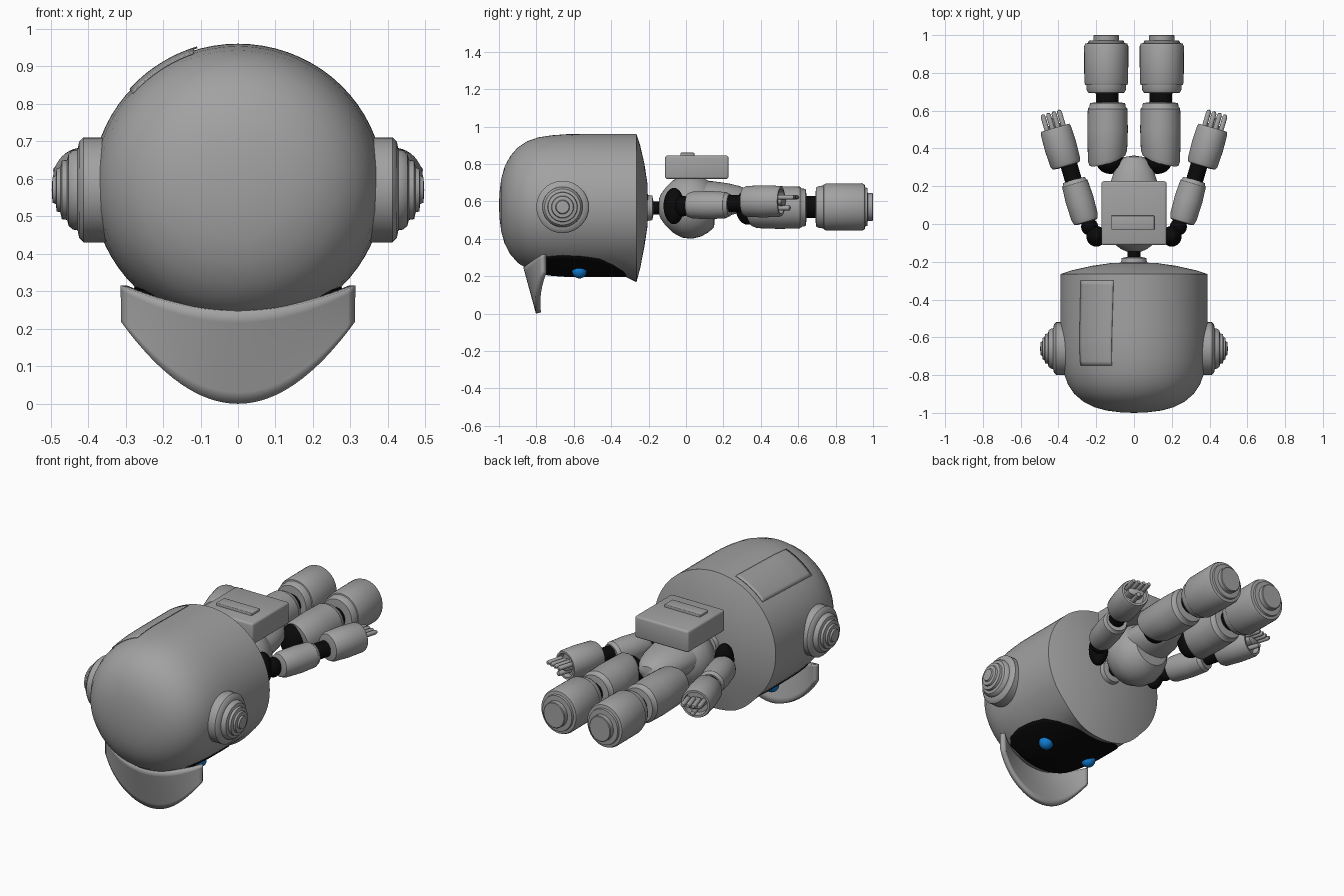
import bpy, bmesh, math
from mathutils import Vector, Matrix

cube = bpy.data.objects.get("Cube")
if cube:
    bpy.data.objects.remove(cube, do_unlink=True)


def material(name, rgb, rough=0.5):
    m = bpy.data.materials.new(name)
    m.use_nodes = True
    m.diffuse_color = (*rgb, 1)
    bsdf = m.node_tree.nodes["Principled BSDF"]
    bsdf.inputs["Base Color"].default_value = (*rgb, 1)
    bsdf.inputs["Roughness"].default_value = rough
    return m


GREY = material("shell grey", (0.36, 0.36, 0.36))
BLACK = material("joint black", (0.003, 0.003, 0.003))
BLUE = material("eye blue", (0.005, 0.20, 0.64))


def finish(bm, name, mat, angle=35):
    bmesh.ops.recalc_face_normals(bm, faces=bm.faces)
    mesh = bpy.data.meshes.new(name)
    bm.to_mesh(mesh)
    bm.free()
    mesh.materials.append(mat)
    ob = bpy.data.objects.new(name, mesh)
    bpy.context.collection.objects.link(ob)
    bpy.ops.object.select_all(action='DESELECT')
    ob.select_set(True)
    bpy.context.view_layer.objects.active = ob
    bpy.ops.object.shade_smooth_by_angle(angle=math.radians(angle))
    return ob


def lathe(name, profile, origin, direction, mat, seg=40, scale=(1, 1), deform=None):
    """Revolve (distance, radius) pairs around a direction."""
    bm = bmesh.new()
    rot = Vector(direction).to_track_quat('Z', 'Y').to_matrix()
    rings = []
    for t, r in profile:
        count = 1 if r == 0 else seg
        rings.append([bm.verts.new(Vector(origin) + rot @ Vector((
            r * scale[0] * math.cos(math.tau * i / seg),
            r * scale[1] * math.sin(math.tau * i / seg), t))) for i in range(count)])
    for a, b in zip(rings, rings[1:]):
        for i in range(seg):
            j = (i + 1) % seg
            quad = [a[i % len(a)], a[j % len(a)], b[j % len(b)], b[i % len(b)]]
            bm.faces.new(list(dict.fromkeys(quad)))
    for ring in (rings[0], rings[-1]):
        if len(ring) > 1:
            bm.faces.new(ring)
    if deform:
        for v in bm.verts:
            deform(v)
    return finish(bm, name, mat)


def ball(name, centre, size, mat):
    bm = bmesh.new()
    bmesh.ops.create_uvsphere(bm, u_segments=28, v_segments=16, radius=1,
                              matrix=Matrix.LocRotScale(Vector(centre), None, Vector(size)))
    return finish(bm, name, mat)


def box(name, lo, hi, bevel, mat):
    lo, hi = Vector(lo), Vector(hi)
    bm = bmesh.new()
    bmesh.ops.create_cube(bm, size=1, matrix=Matrix.LocRotScale((lo + hi) / 2, None, hi - lo))
    bmesh.ops.bevel(bm, geom=bm.edges[:], offset=bevel, segments=3, profile=0.5, affect='EDGES')
    return finish(bm, name, mat)


def sheet(name, point, nu, nv, thickness, mat):
    """Grid surface from point(u, v), thickened."""
    bm = bmesh.new()
    g = [[bm.verts.new(point(i / nu, j / nv)) for j in range(nv + 1)] for i in range(nu + 1)]
    for i in range(nu):
        for j in range(nv):
            bm.faces.new((g[i][j], g[i + 1][j], g[i + 1][j + 1], g[i][j + 1]))
    ob = finish(bm, name, mat)
    mod = ob.modifiers.new("thickness", 'SOLIDIFY')
    mod.thickness = thickness
    mod.offset = 0
    return ob


def lookup(table, x):
    for (x0, y0), (x1, y1) in zip(table, table[1:]):
        if x <= x1:
            return y0 + (y1 - y0) * (x - x0) / (x1 - x0)
    return table[-1][1]


# Head: domed shell with a lip under the back rim
HZ, WIDE = 0.58, 1.025
dome = [(-1, 0), (-0.997, 0.07), (-0.988, 0.14), (-0.97, 0.205), (-0.94, 0.262), (-0.9, 0.308),
        (-0.85, 0.341), (-0.79, 0.362), (-0.72, 0.373), (-0.64, 0.379), (-0.55, 0.38),
        (-0.4, 0.38), (-0.33, 0.38), (-0.265, 0.38)]
cap = [(-0.245, 0.32), (-0.222, 0.22), (-0.207, 0.12), (-0.202, 0)]


def lip(v):
    down = (HZ - v.co.z) / 0.38
    if v.co.y > -0.3 and down > 0.72:
        v.co.z -= 0.032 * min(1, (down - 0.72) / 0.22)


lathe("head_shell", dome + cap, (0, 0, HZ), (0, 1, 0), GREY, 72, (WIDE, 1), lip)


def on_head(y, angle, lift):
    """Point on the shell, with the angle measured from straight down."""
    r = lookup(dome, y) + lift
    return Vector((r * WIDE * math.sin(angle), y, HZ - r * math.cos(angle)))


# Dark face visor, eyes and top panel
visor_edge = [(-0.79, 36), (-0.75, 42), (-0.66, 45), (-0.55, 44), (-0.46, 41),
              (-0.39, 33), (-0.34, 23), (-0.305, 8)]
sheet("face_visor", lambda u, v: on_head(
    -0.79 + 0.485 * u, math.radians(lookup(visor_edge, -0.79 + 0.485 * u)) * (2 * v - 1),
    0.003), 40, 32, 0.004, BLACK)
sheet("head_panel", lambda u, v: on_head(
    -0.75 + 0.45 * u, math.radians(180 + 18 - 2 * u + 30 * v), 0.004 * (1 - v) + 0.001),
    20, 10, 0.005, GREY)
for s, side in ((1, "left"), (-1, "right")):
    ball(side + "_eye", (0.15 * s, -0.57, 0.228), (0.04, 0.04, 0.04), BLUE)


# Cap brim: curved visor plate hanging below the face
def brim(u, v):
    x = 0.305 * (2 * u - 1)
    k = (x / 0.305) ** 2
    bottom = 0.003 + 0.215 * k
    z = bottom + (0.25 + 0.065 * k - bottom) * v
    y = -0.788 + 0.03 * k - 0.06 * (1 - k) * z / 0.22
    return Vector((x, y, z))


sheet("cap_brim", brim, 32, 8, 0.028, GREY)

# Neck
lathe("neck_collar", [(-0.21, 0.07), (-0.18, 0.065), (-0.175, 0.04)], (0, 0, 0.565), (0, 1, 0), GREY)
lathe("neck_joint", [(-0.2, 0.034), (-0.1, 0.034)], (0, 0, 0.565), (0, 1, 0), BLACK)

# Torso, pelvis and backpack
lathe("torso", [(-0.145, 0.04), (-0.135, 0.065), (-0.11, 0.1), (-0.07, 0.14), (-0.02, 0.166),
                (0.03, 0.172), (0.08, 0.16), (0.12, 0.138), (0.15, 0.11), (0.16, 0)],
      (0, 0, 0.572), (0, 1, 0), GREY)
lathe("pelvis", [(0.0, 0.14), (0.14, 0.14), (0.22, 0.125), (0.28, 0.105), (0.33, 0.08),
                 (0.355, 0.05), (0.363, 0)], (0, 0, 0.61), (0, 1, 0), GREY, 40, (1, 0.7))
box("backpack", (-0.172, -0.112, 0.72), (0.172, 0.227, 0.845), 0.012, GREY)
box("backpack_plate", (-0.12, -0.03, 0.83), (0.108, 0.045, 0.86), 0.004, GREY)

ear = [(0.34, 0.14), (0.412, 0.14), (0.424, 0.128), (0.428, 0.108), (0.44, 0.106), (0.452, 0.096),
       (0.456, 0.08), (0.47, 0.078), (0.474, 0.06), (0.484, 0.057), (0.486, 0.038),
       (0.495, 0.034), (0.497, 0)]

for s, side in ((1, "left"), (-1, "right")):
    # Ear disc with stepped rings
    lathe(side + "_ear", ear, (0, -0.66, 0.57), (s, 0, 0), GREY)

    # Shoulder and upper arm
    ball(side + "_shoulder", (0.2 * s, -0.065, 0.575), (0.052, 0.055, 0.097), BLACK)
    ball(side + "_shoulder_link", (0.235 * s, -0.015, 0.575), (0.045, 0.045, 0.055), BLACK)
    arm = Vector((0.28 * s, 0.96, 0)).normalized()
    lathe(side + "_upper_arm", [(0, 0.05), (0.005, 0.064), (0.03, 0.072), (0.13, 0.075),
                                (0.215, 0.07), (0.222, 0.064), (0.235, 0.06)],
          (0.253 * s, 0.008, 0.58), arm, GREY)
    lathe(side + "_elbow", [(-0.02, 0.045), (0.1, 0.045)], (0.322 * s, 0.235, 0.588), arm, BLACK)

    # Forearm with an open cuff, palm and fingers
    base = Vector((0.358 * s, 0.305, 0.6))
    lathe(side + "_forearm", [(0, 0.05), (0.004, 0.074), (0.02, 0.082), (0.11, 0.086), (0.2, 0.083),
                              (0.213, 0.078), (0.213, 0.066), (0.18, 0.062), (0.18, 0)],
          base, arm, GREY)
    across = Vector((arm.y, -arm.x, 0))
    lathe(side + "_palm", [(0.17, 0.05), (0.225, 0.048), (0.232, 0.03), (0.232, 0)],
          base, arm, GREY, 24, (1, 0.5))
    for i in range(4):
        offset = across * (0.03 * (i - 1.5)) + Vector((0, 0, 0.022))
        lathe(f"{side}_finger_{i + 1}", [(0.2, 0.013), (0.285, 0.013), (0.296, 0.009), (0.3, 0)],
              base + offset, arm, GREY, 12)
    lathe(side + "_thumb", [(0.18, 0.014), (0.26, 0.013), (0.268, 0)],
          base + Vector((0, 0, -0.035)), arm, GREY, 12)

    # Hip, thigh with a slanted upper end, and knee
    ball(side + "_hip", (0.125 * s, 0.33, 0.57), (0.075, 0.065, 0.095), BLACK)

    def slant(v, s=s):
        if v.co.y < 0.45:
            v.co.y -= 0.3 * (v.co.x - 0.14 * s) * s + 0.2 * (v.co.z - 0.567)

    lathe(side + "_thigh", [(0.335, 0.08), (0.34, 0.1), (0.36, 0.108), (0.5, 0.112), (0.61, 0.109),
                            (0.62, 0.1), (0.64, 0.097), (0.645, 0.06)],
          (0.14 * s, 0, 0.567), (0, 1, 0), GREY, 40, (0.96, 1.02), slant)
    lathe(side + "_knee", [(0.62, 0.06), (0.72, 0.06)], (0.142 * s, 0, 0.57), (0, 1, 0), BLACK)

    # Shin and foot
    lathe(side + "_shin", [(0.692, 0.06), (0.695, 0.1), (0.71, 0.108), (0.735, 0.11), (0.737, 0.116),
                           (0.75, 0.121), (0.94, 0.122), (0.955, 0.116), (0.958, 0.1),
                           (0.97, 0.098), (0.972, 0.071), (0.997, 0.071), (1.0, 0.067), (1.0, 0)],
          (0.147 * s, 0, 0.57), (0, 1, 0), GREY, 40, (0.96, 1.04))
